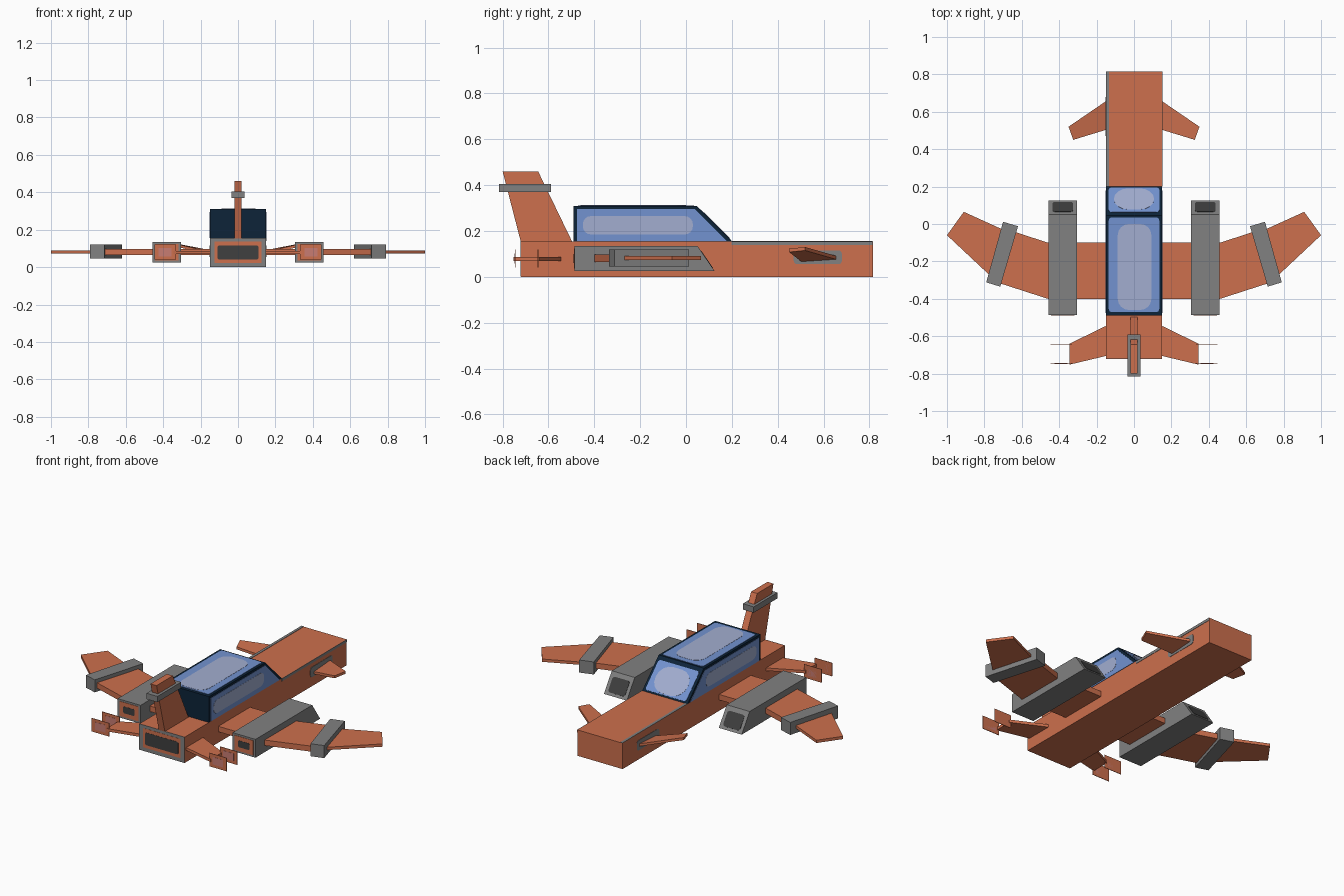
import bpy, bmesh, math
from mathutils import Vector

cube = bpy.data.objects.get("Cube")
if cube:
    bpy.data.objects.remove(cube)


def material(name, r, g, b):
    m = bpy.data.materials.new(name)
    m.use_nodes = True
    m.diffuse_color = (r, g, b, 1)
    bsdf = next(n for n in m.node_tree.nodes if n.type == 'BSDF_PRINCIPLED')
    bsdf.inputs["Base Color"].default_value = (r, g, b, 1)
    return m


ORANGE = material("orange paint", 0.61, 0.16, 0.075)
GREY = material("mid grey", 0.22, 0.22, 0.22)
DARK = material("dark vent grey", 0.05, 0.05, 0.05)
NAVY = material("navy frame", 0.004, 0.017, 0.04)
BLUE = material("blue glass", 0.17, 0.29, 0.63)
PALE = material("pale glass", 0.36, 0.42, 0.63)
MAUVE = material("mauve panel", 0.58, 0.2, 0.17)


def loft(name, low, high, mat):
    """Solid between two matching outlines."""
    bm = bmesh.new()
    a = [bm.verts.new(p) for p in low]
    b = [bm.verts.new(p) for p in high]
    n = len(a)
    bm.faces.new(a[::-1])
    bm.faces.new(b)
    for i in range(n):
        j = (i + 1) % n
        bm.faces.new((a[i], a[j], b[j], b[i]))
    bmesh.ops.recalc_face_normals(bm, faces=bm.faces)
    me = bpy.data.meshes.new(name)
    bm.to_mesh(me)
    bm.free()
    me.materials.append(mat)
    ob = bpy.data.objects.new(name, me)
    bpy.context.collection.objects.link(ob)
    return ob


def box(name, x0, x1, y0, y1, z0, z1, mat):
    return slab(name, [(x0, y0), (x1, y0), (x1, y1), (x0, y1)], z0, z1, mat)


def slab(name, plan, z0, z1, mat):
    return loft(name, [(x, y, z0) for x, y in plan], [(x, y, z1) for x, y in plan], mat)


def side_profile(name, pts, x0, x1, mat):
    return loft(name, [(x0, y, z) for y, z in pts], [(x1, y, z) for y, z in pts], mat)


def plate(name, centre, u, v, w, h, radius, mat, thick=0.002):
    """Thin rounded rectangle lying on a surface, u and v being its axes."""
    c, u, v = Vector(centre), Vector(u).normalized(), Vector(v).normalized()
    n = u.cross(v)
    pts = []
    for k, (sx, sy) in enumerate([(1, 1), (-1, 1), (-1, -1), (1, -1)]):
        for t in (range(5) if radius else [0]):
            a = math.pi / 2 * (k + t / 4)
            pts.append(c + u * (sx * (w / 2 - radius) + radius * math.cos(a) * bool(radius))
                       + v * (sy * (h / 2 - radius) + radius * math.sin(a) * bool(radius)))
    return loft(name, [p - n * 0.001 for p in pts], [p + n * thick for p in pts], mat)


X, Y, Z = (1, 0, 0), (0, 1, 0), (0, 0, 1)

# Fuselage with its rear exhaust and edge stripes
box("fuselage", -0.15, 0.15, -0.72, 0.815, 0, 0.155, ORANGE)
plate("exhaust_frame", (0, -0.72, 0.078), X, Z, 0.3, 0.155, 0, GREY, 0.001)
plate("exhaust_rim", (0, -0.72, 0.08), X, Z, 0.25, 0.115, 0, ORANGE)
plate("exhaust_vent", (0, -0.72, 0.078), X, Z, 0.22, 0.075, 0.01, DARK, 0.003)
plate("nose_top_stripe", (-0.142, 0.507, 0.155), X, Y, 0.016, 0.615, 0, GREY)
plate("nose_side_stripe", (0.15, 0.507, 0.147), Y, Z, 0.615, 0.016, 0, GREY)

# Canopy
side_profile("canopy", [(-0.49, 0.155), (0.2, 0.155), (0.045, 0.31), (-0.49, 0.31)], -0.15, 0.15, NAVY)
plate("roof_window", (0, -0.218, 0.31), X, Y, 0.27, 0.505, 0.015, BLUE)
plate("roof_reflection", (0.003, -0.23, 0.31), X, Y, 0.18, 0.46, 0.06, PALE, 0.003)
slope = (0, -1, 1)
plate("windscreen", (0, 0.128, 0.227), (-1, 0, 0), slope, 0.27, 0.185, 0.015, BLUE)
plate("windscreen_reflection", (0, 0.132, 0.223), (-1, 0, 0), slope, 0.215, 0.16, 0.078, PALE, 0.003)

# Vertical fin and its band
side_profile("tail_fin", [(-0.72, 0.15), (-0.495, 0.15), (-0.645, 0.46), (-0.8, 0.46)], -0.02, 0.02, ORANGE)
box("fin_band", -0.036, 0.036, -0.815, -0.59, 0.37, 0.405, GREY)


def flip(pts, s):
    return [(s * p[0],) + tuple(p[1:]) for p in pts]


for s, side in ((1, "left"), (-1, "right")):
    out_u = (0, s, 0)

    # Canopy side glass
    side_profile(side + "_side_window", [(-0.475, 0.156), (0.178, 0.156), (0.04, 0.295), (-0.475, 0.295)],
                 s * 0.149, s * 0.152, BLUE)
    plate(side + "_side_reflection", (s * 0.151, -0.21, 0.225), out_u, Z, 0.48, 0.08, 0.035, PALE)

    # Engine pod with slanted intake and rear nozzle
    side_profile(side + "_pod", [(-0.487, 0.025), (0.125, 0.025), (0.05, 0.135), (-0.487, 0.135)],
                 s * 0.305, s * 0.457, GREY)
    plate(side + "_intake", (s * 0.381, 0.0905, 0.0755), (-1, 0, 0), (0, -0.075, 0.11),
          0.112, 0.09, 0.015, DARK)
    plate(side + "_nozzle_rim", (s * 0.381, -0.487, 0.08), X, Z, 0.125, 0.088, 0, ORANGE)
    plate(side + "_nozzle_vent", (s * 0.381, -0.487, 0.08), X, Z, 0.075, 0.04, 0.008, DARK, 0.003)

    # Wing: inner panel, outer panel, band and swept tip
    wing = [(0.14, -0.4), (0.46, -0.4), (0.755, -0.305), (0.66, -0.035), (0.46, -0.1), (0.14, -0.1)]
    slab(side + "_wing", flip(wing, s), 0.065, 0.098, ORANGE)
    band = [(0.7, 0.012), (0.62, -0.012), (0.715, -0.335), (0.79, -0.312)]
    slab(side + "_wing_band", flip(band, s), 0.045, 0.12, GREY)
    tip = [(0.69, -0.035), (0.91, 0.065), (1.0, -0.06), (0.76, -0.285)]
    slab(side + "_wing_tip", flip(tip, s), 0.073, 0.09, ORANGE)

    # Tailplane with upright end plates
    tail = [(0.14, -0.54), (0.345, -0.64), (0.345, -0.752), (0.14, -0.703)]
    slab(side + "_tailplane", flip(tail, s), 0.07, 0.087, ORANGE)
    for k, y in enumerate((-0.745, -0.645)):
        plate(f"{side}_end_plate_{k}", (s * 0.39, y, 0.08), X, Z, 0.115, 0.08, 0, ORANGE)
        plate(f"{side}_end_panel_{k}", (s * 0.39, y, 0.08), X, Z, 0.07, 0.045, 0, MAUVE, 0.003)

    # Canard rising towards its tip, on a grey root patch
    plate(side + "_canard_patch", (s * 0.15, 0.575, 0.085), out_u, Z, 0.21, 0.06, 0.015, GREY)
    canard = [(0.145, 0.66, 0.075), (0.35, 0.52, 0.115), (0.325, 0.45, 0.108), (0.145, 0.505, 0.065)]
    low = flip(canard, s)
    loft(side + "_canard", low, [(x, y, z + 0.015) for x, y, z in low], ORANGE)
